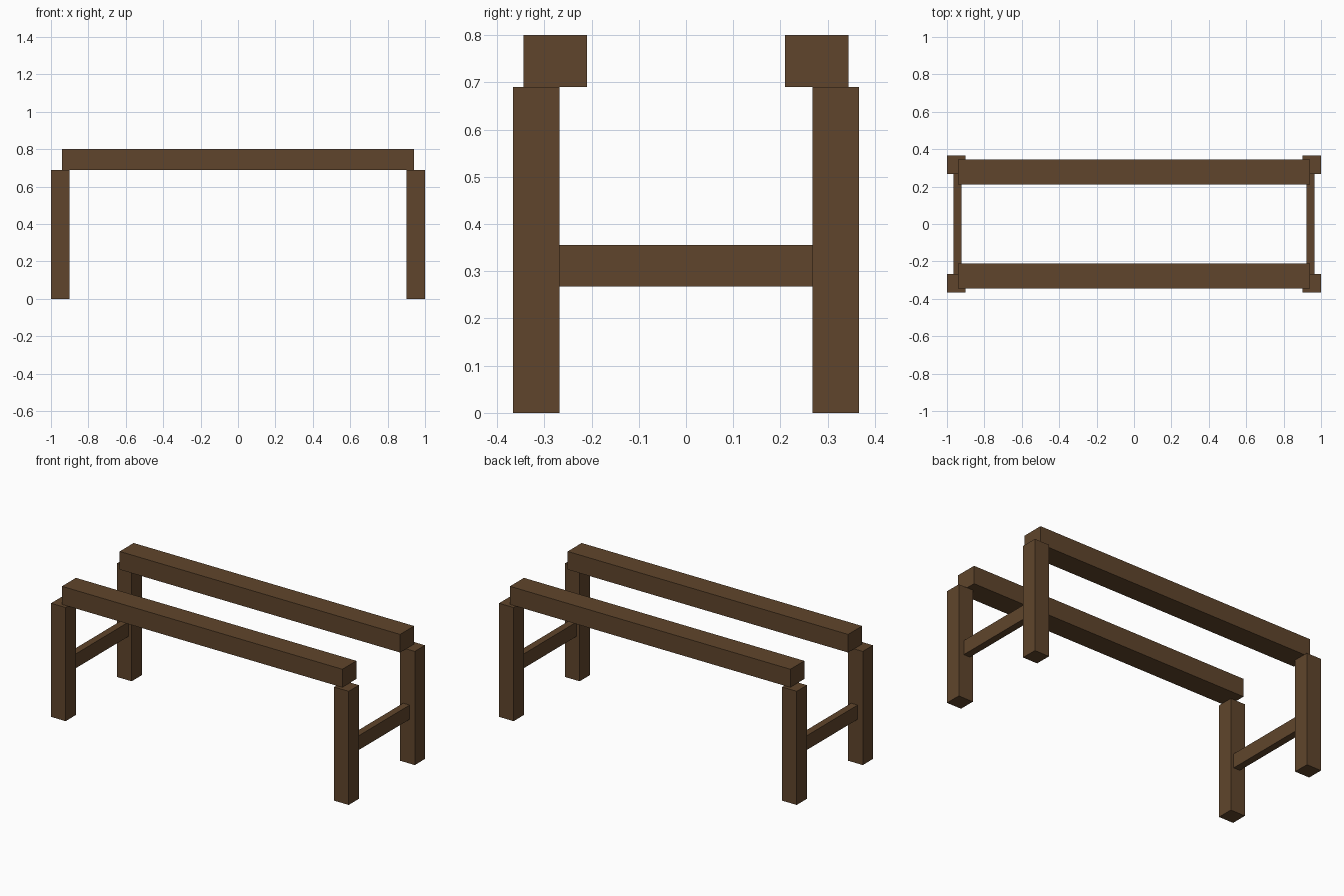
import bpy

if "Cube" in bpy.data.objects:
    bpy.data.objects.remove(bpy.data.objects["Cube"])

wood = bpy.data.materials.new("dark_brown_wood")
wood.diffuse_color = (0.117, 0.06, 0.025, 1)
wood.use_nodes = True
wood.node_tree.nodes["Principled BSDF"].inputs["Base Color"].default_value = wood.diffuse_color


def box(name, x, y, z):
    """Box spanning the given (min, max) range on each axis."""
    spans = (x, y, z)
    bpy.ops.mesh.primitive_cube_add(size=1, location=[(a + b) / 2 for a, b in spans])
    ob = bpy.context.object
    ob.name = name
    ob.scale = [b - a for a, b in spans]
    bpy.ops.object.transform_apply(location=True, rotation=False, scale=True)
    ob.data.materials.append(wood)
    return ob


def side(s, a, b):
    """Range a..b placed on the positive or negative side."""
    return tuple(sorted((s * a, s * b)))


# Four square legs
for sx, xname in ((-1, "left"), (1, "right")):
    for sy, yname in ((-1, "front"), (1, "back")):
        box(f"{yname}_{xname}_leg", side(sx, 0.902, 1.0),
            side(sy, 0.268, 0.366), (0, 0.69))

# Long top rails resting on the legs
for sy, yname in ((-1, "front"), (1, "back")):
    box(f"{yname}_top_rail", (-0.942, 0.942), side(sy, 0.21, 0.344), (0.69, 0.80))

# Cross stretchers joining the legs at each end
for sx, xname in ((-1, "left"), (1, "right")):
    box(f"{xname}_stretcher", side(sx, 0.922, 0.965), (-0.268, 0.268), (0.268, 0.355))
